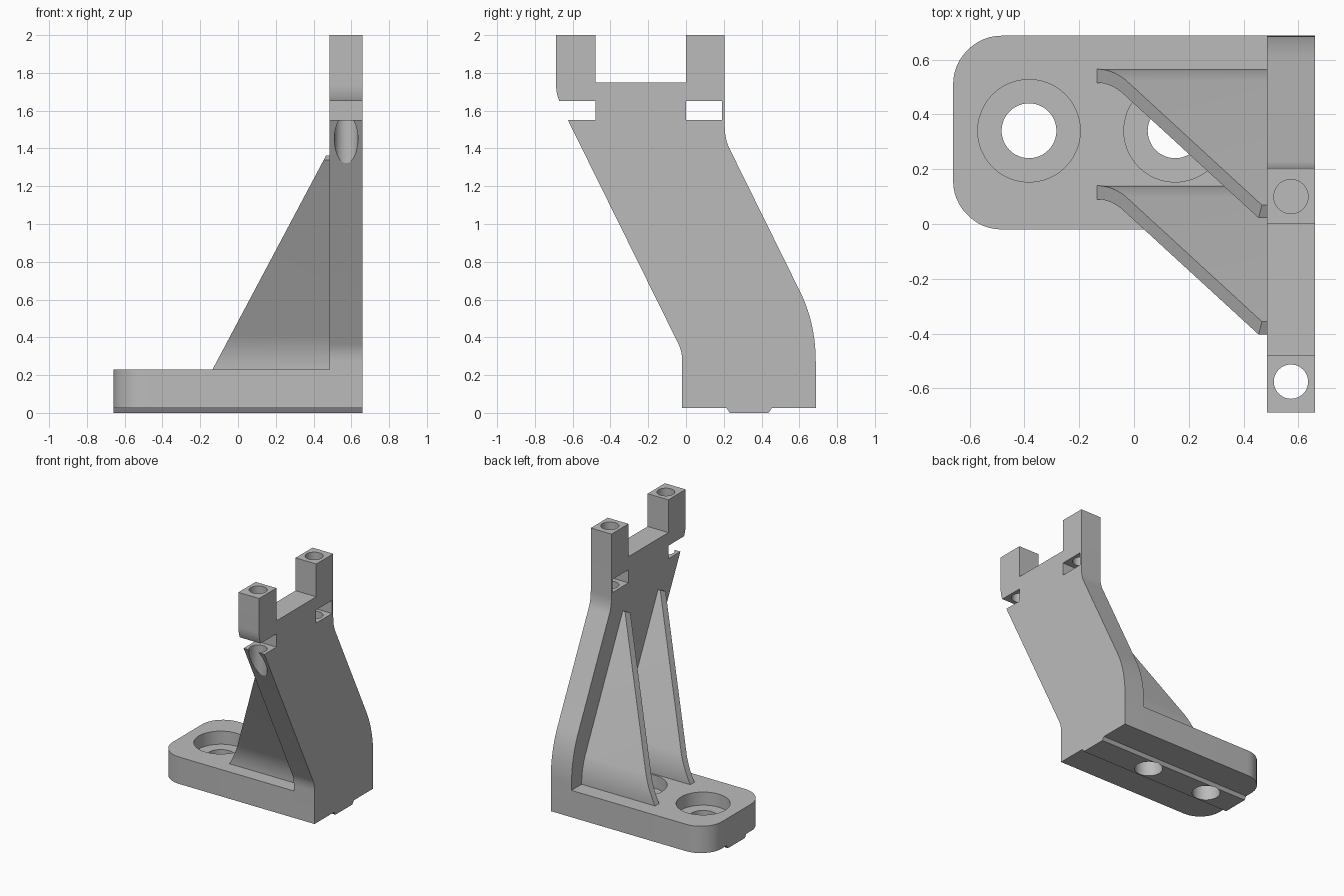
import bpy, bmesh
from mathutils import Vector

cube = bpy.data.objects.get("Cube")
if cube:
    bpy.data.objects.remove(cube, do_unlink=True)

grey = bpy.data.materials.new("plain_grey")
grey.use_nodes = True
COLOUR = (0.5, 0.5, 0.5, 1)
grey.diffuse_color = COLOUR
grey.node_tree.nodes["Principled BSDF"].inputs["Base Color"].default_value = COLOUR

X_IN, X_OUT = 0.485, 0.66      # inner and outer faces of the upright
Y0, Y1 = -0.02, 0.687          # front and back of the foot
Z0, Z1 = 0.025, 0.23           # underside and top of the foot


def bend(a, c, b, n=10):
    """Smooth bend from a to b with corner control c."""
    a, c, b = Vector(a), Vector(c), Vector(b)
    return [tuple(a * (1 - t) ** 2 + c * 2 * t * (1 - t) + b * t * t)
            for t in (i / n for i in range(n + 1))]


def make(name, bm):
    bmesh.ops.recalc_face_normals(bm, faces=bm.faces)
    me = bpy.data.meshes.new(name)
    bm.to_mesh(me)
    bm.free()
    me.materials.append(grey)
    ob = bpy.data.objects.new(name, me)
    bpy.context.collection.objects.link(ob)
    return ob


def prism(pts, lo, hi, axis):
    """Extrude a 2D outline along x (outline in yz) or z (outline in xy)."""
    bm = bmesh.new()
    place = (lambda p: (lo, *p)) if axis == "x" else (lambda p: (*p, lo))
    face = bm.faces.new([bm.verts.new(place(p)) for p in pts])
    step = (hi - lo, 0, 0) if axis == "x" else (0, 0, hi - lo)
    ext = bmesh.ops.extrude_face_region(bm, geom=[face])
    bmesh.ops.translate(bm, vec=step,
                        verts=[v for v in ext["geom"] if isinstance(v, bmesh.types.BMVert)])
    return bm


def cylinder(x, y, r, lo, hi):
    bm = bmesh.new()
    bmesh.ops.create_cone(bm, cap_ends=True, segments=48, radius1=r, radius2=r, depth=hi - lo)
    bmesh.ops.translate(bm, vec=(x, y, (lo + hi) / 2), verts=bm.verts)
    return make("cutter", bm)


def activate(ob):
    bpy.ops.object.select_all(action="DESELECT")
    ob.select_set(True)
    bpy.context.view_layer.objects.active = ob


def cut(ob, cutters):
    for c in cutters:
        activate(ob)
        mod = ob.modifiers.new("cut", "BOOLEAN")
        mod.operation, mod.solver, mod.object = "DIFFERENCE", "EXACT", c
        bpy.ops.object.modifier_apply(modifier=mod.name)
        bpy.data.objects.remove(c, do_unlink=True)


def smooth(ob):
    activate(ob)
    bpy.ops.object.shade_smooth_by_angle(angle=0.35)


# Leaning upright with two posts and an open front slot
outline = [(Y0, Z0), (Y1, Z0)]
outline += bend((Y1, 0.27), (Y1, 0.48), (0.6, 0.65))
outline += bend((0.23, 1.4), (0.205, 1.45), (0.205, 1.52))
outline += [(0.205, 2), (0, 2), (0, 1.75), (-0.48, 1.75), (-0.48, 2), (-0.688, 2)]
outline += bend((-0.688, 1.74), (-0.688, 1.69), (-0.67, 1.65))
outline += [(-0.48, 1.65), (-0.48, 1.55), (-0.625, 1.55)]
outline += bend((-0.04, 0.365), (Y0, 0.325), (Y0, 0.27))
upright = make("upright", prism(outline, X_IN, X_OUT, "x"))

# Rear nut slot and the two vertical bores
slot = make("cutter", prism([(0, 1.55), (0.19, 1.55), (0.19, 1.65), (0, 1.65)], 0.4, 0.75, "x"))
bore_x = (X_IN + X_OUT) / 2
cut(upright, [slot,
              cylinder(bore_x, -0.575, 0.0625, 1.2, 2.1),
              cylinder(bore_x, 0.1, 0.0625, 1.33, 2.1)])
smooth(upright)

# Foot with two rounded corners
R, K = 0.18, 0.18 * 0.4142
plan = [(X_IN, Y0), (X_IN, Y1)]
for y, s in ((Y1, -1), (Y0, 1)):
    mid = (-0.66 + R * 0.2929, y + s * R * 0.2929)
    corner = bend((-0.66 + R, y), (-0.66 + R - K, y), mid, 6)
    corner += bend(mid, (-0.66, y + s * (R - K)), (-0.66, y + s * R), 6)[1:]
    plan += corner if s < 0 else corner[::-1]
foot = make("foot", prism(plan, Z0, Z1, "z"))

# Locating key under the foot
key = make("locating_key", prism([(0.215, Z0), (0.232, 0), (0.437, 0), (0.454, Z0)],
                                 -X_OUT, X_OUT, "x"))

# Counterbored screw holes
for x in (-0.383, 0.15):
    cut(foot, [cylinder(x, 0.34, 0.187, Z1 - 0.1, 0.4), cylinder(x, 0.34, 0.1, -0.1, 0.3)])
    cut(key, [cylinder(x, 0.34, 0.1, -0.1, 0.3)])
smooth(foot)
smooth(key)

# Two curved gusset ribs, trimmed by a sloping plane
for name, dy in (("rear_rib", 0), ("front_rib", -0.425)):
    side = [(0.515, 0.225)] + bend((0.515, Z1), (0.515, 0.325), (0.475, 0.41))
    side += [(0.022, 1.34), (0.069, 1.363)]
    side += bend((0.524, 0.43), (0.565, 0.335), (0.565, Z1)) + [(0.565, 0.225)]
    bm = prism([(y + dy, z) for y, z in side], -0.3, X_IN + 0.005, "x")
    res = bmesh.ops.bisect_plane(bm, geom=bm.verts[:] + bm.edges[:] + bm.faces[:],
                                 plane_co=(-0.135, 0, Z1), plane_no=(-1.13, 0, 0.6),
                                 clear_outer=True)
    rim = [e for e in res["geom_cut"] if isinstance(e, bmesh.types.BMEdge)]
    bmesh.ops.contextual_create(bm, geom=rim)
    smooth(make(name, bm))
